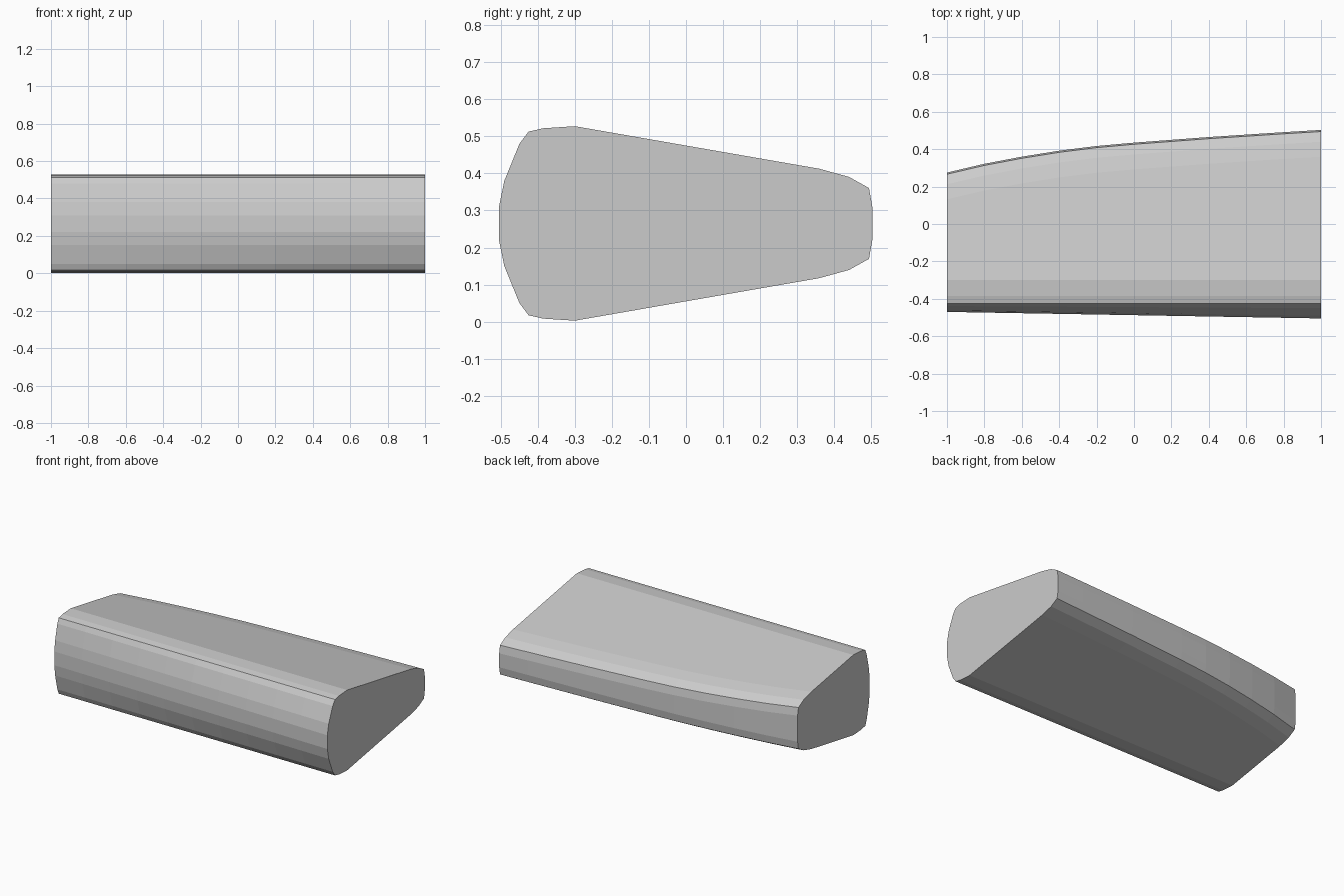
import bpy, bmesh

if "Cube" in bpy.data.objects:
    bpy.data.objects.remove(bpy.data.objects["Cube"])

MID = 0.265  # height of the horizontal symmetry plane

# Plan-view stations: x position and y of the curved back edge
stations = [(-1.0, 0.275), (-0.8, 0.322), (-0.6, 0.36), (-0.4, 0.392), (-0.2, 0.417),
            (0.0, 0.435), (0.2, 0.45), (0.4, 0.465), (0.6, 0.478), (0.8, 0.491), (1.0, 0.503)]


def upper_half(x, back):
    """Upper half of the cross-section (y, height above MID), front to back."""
    t = (x + 1) / 2
    bulge = 0.045 + 0.035 * t          # front bulge grows towards +x
    pts = [(-0.425 - bulge * k, h) for k, h in
           [(1.0, 0.045), (0.82, 0.115), (0.31, 0.215), (0.0, 0.248)]]
    pts += [(-0.385, 0.257), (-0.30, 0.2625)]
    # flat sloping face runs into a rounded back edge
    start = back - 0.143
    h = 0.2625 - 0.174 * (start + 0.30)
    pts += [(start, h), (back - 0.063, h - 0.022),
            (back - 0.009, h - 0.052), (back, h - 0.102)]
    return pts


# Tapered body lofted through the stations
bm = bmesh.new()
rings = []
for x, back in stations:
    half = upper_half(x, back)
    loop = [(y, MID + h) for y, h in half] + [(y, MID - h) for y, h in reversed(half)]
    rings.append([bm.verts.new((x, y, z)) for y, z in loop])
for a, b in zip(rings, rings[1:]):
    for i in range(len(a)):
        j = (i + 1) % len(a)
        bm.faces.new((a[i], a[j], b[j], b[i]))
bm.faces.new(rings[0])
bm.faces.new(rings[-1])
bmesh.ops.recalc_face_normals(bm, faces=bm.faces[:])

mesh = bpy.data.meshes.new("tapered_body")
bm.to_mesh(mesh)
bm.free()
body = bpy.data.objects.new("tapered_body", mesh)
bpy.context.collection.objects.link(body)
